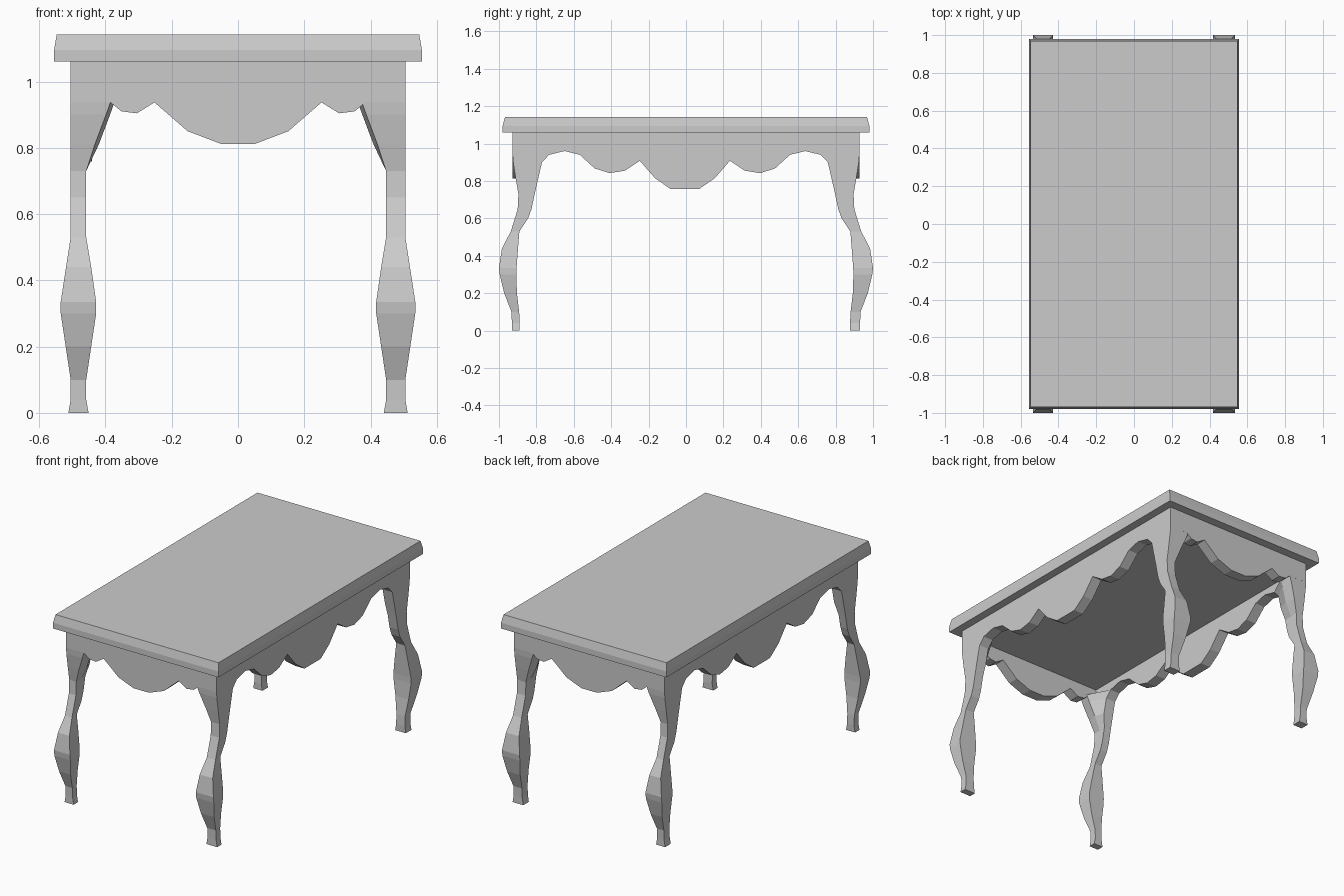
import bpy, bmesh

if "Cube" in bpy.data.objects:
    bpy.data.objects.remove(bpy.data.objects["Cube"])


def finish(name, bm):
    bmesh.ops.recalc_face_normals(bm, faces=bm.faces)
    mesh = bpy.data.meshes.new(name)
    bm.to_mesh(mesh)
    bm.free()
    obj = bpy.data.objects.new(name, mesh)
    bpy.context.collection.objects.link(obj)
    return obj


def loft(name, rings):
    """Skin a stack of equal-sized rings and cap both ends."""
    bm = bmesh.new()
    vs = [[bm.verts.new(p) for p in ring] for ring in rings]
    n = len(vs[0])
    for a, b in zip(vs, vs[1:]):
        for i in range(n):
            j = (i + 1) % n
            bm.faces.new((a[i], a[j], b[j], b[i]))
    bm.faces.new(vs[0])
    bm.faces.new(vs[-1])
    return finish(name, bm)


def slab(name, levels):
    """Stack of centred rectangles: height, half width, half length."""
    loft(name, [[(-x, -y, z), (x, -y, z), (x, y, z), (-x, y, z)] for z, x, y in levels])


def panel(name, half_profile, place, near, far):
    """Scalloped board: mirrored lower edge, straight top, given thickness."""
    edge = [(-u, z) for u, z in half_profile] + half_profile[::-1]
    loft(name, [[place(u, near, z), place(u, far, z),
                 place(u, far, TOP), place(u, near, TOP)] for u, z in edge])


TOP = 1.06       # underside of the table top
THICK = .065     # apron thickness
SHIFT = -0.006   # small lengthwise offset of the side scallops

# Table top with tapered upper edge, and the recessed panel under it
slab("table_top", [(TOP, .555, .98), (1.095, .555, .98), (1.142, .547, .968)])
slab("under_panel", [(.995, .445, .865), (TOP, .445, .865)])

# Legs: height, outer x, inner x, outer y, inner y
LEG = [(0, .512, .451, .931, .884), (.04, .505, .458, .931, .883),
       (.1, .505, .458, .933, .886), (.2, .520, .443, .972, .898),
       (.3, .535, .428, .996, .901), (.335, .535, .428, 1.0, .900),
       (.44, .519, .443, .984, .892), (.53, .505, .458, .937, .885),
       (.6, .505, .458, .915, .838), (.65, .505, .458, .900, .820),
       (.73, .505, .458, .896, .803), (.81, .505, .432, .910, .785),
       (.9, .505, .398, .924, .764), (.94, .505, .384, .927, .726)]


def leg_ring(sx, sy, z, xo, xi, yo, yi):
    """Square section low down, widening to a corner with a diagonal inside."""
    if sx > 0:
        xi -= .011
    yc, xd, xc = (yo + yi) / 2, xi, xi
    if z > .55:
        yc = max(yc, yo - THICK)
    if z > .75:
        xd, xc = max(xi, .505 - THICK), xi - .012
    return [(sx * x, sy * y + d, z) for x, y, d in
            [(xo, yo, 0), (xi, yo, 0), (xc, yc, 0), (xd, yi, SHIFT), (xo, yi, SHIFT)]]


for sy, end in ((-1, "front"), (1, "back")):
    for sx, side in ((-1, "left"), (1, "right")):
        loft(f"{end}_{side}_leg", [leg_ring(sx, sy, *row) for row in LEG])

# Short aprons at front and back
END_EDGE = [(.505, .937), (.385, .937), (.352, .91), (.305, .904), (.252, .937),
            (.152, .85), (.052, .812)]
for sy, end in ((-1, "front"), (1, "back")):
    panel(f"{end}_apron", END_EDGE,
          lambda u, t, z: (u, sy * t, z), .927, .927 - THICK)

# Long aprons at the sides
SIDE_EDGE = [(.921, .94), (.726, .94), (.643, .96), (.562, .94), (.482, .867),
             (.402, .842), (.321, .855), (.241, .908), (.160, .815), (.078, .758)]
for sx, side in ((-1, "left"), (1, "right")):
    panel(f"{side}_apron", SIDE_EDGE,
          lambda u, t, z: (sx * t, u + SHIFT, z), .505, .505 - THICK)
